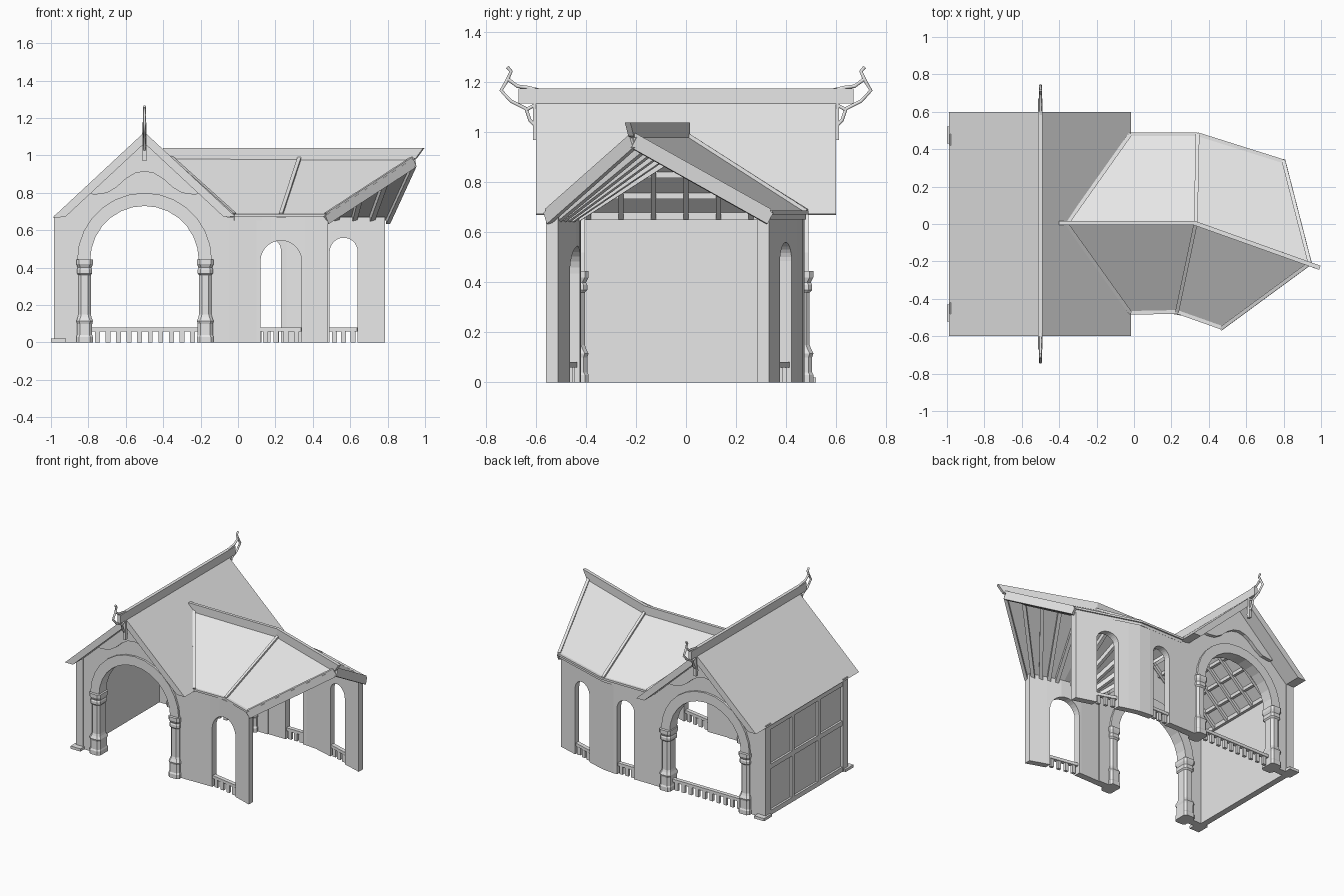
import bpy, bmesh, math
from mathutils import Vector

cube = bpy.data.objects.get("Cube")
if cube:
    bpy.data.objects.remove(cube)

grey = bpy.data.materials.new("light_grey")
grey.use_nodes = True
grey.diffuse_color = (0.8, 0.8, 0.8, 1)
grey.node_tree.nodes["Principled BSDF"].inputs["Base Color"].default_value = (0.8, 0.8, 0.8, 1)


def finish(name, bm):
    bmesh.ops.recalc_face_normals(bm, faces=bm.faces)
    mesh = bpy.data.meshes.new(name)
    bm.to_mesh(mesh)
    bm.free()
    mesh.materials.append(grey)
    obj = bpy.data.objects.new(name, mesh)
    bpy.context.collection.objects.link(obj)
    return obj


def loft(name, ring_a, ring_b):
    """Closed solid between two matching outlines."""
    bm = bmesh.new()
    a = [bm.verts.new(p) for p in ring_a]
    b = [bm.verts.new(p) for p in ring_b]
    bm.faces.new(a)
    bm.faces.new(b[::-1])
    for i in range(len(a)):
        j = (i + 1) % len(a)
        bm.faces.new((a[i], b[i], b[j], a[j]))
    return finish(name, bm)


def push(name, ring, offset):
    return loft(name, ring, [Vector(p) + Vector(offset) for p in ring])


def box(name, x0, x1, y0, y1, z0, z1):
    return push(name, [(x0, y0, z0), (x1, y0, z0), (x1, y1, z0), (x0, y1, z0)], (0, 0, z1 - z0))


def beam(name, p, q, width, height):
    """Square timber from p to q, with its top kept upward."""
    p, q = Vector(p), Vector(q)
    d = (q - p).normalized()
    side = d.cross(Vector((0, 0, 1))).normalized() * width / 2
    up = side.cross(d).normalized() * height / 2
    ring = [p + side + up, p - side + up, p - side - up, p + side - up]
    return push(name, ring, q - p)


def arc(cx, cz, r, n=14):
    return [(cx - r * math.cos(math.pi * i / n), cz + r * math.sin(math.pi * i / n)) for i in range(n + 1)]


def balustrade(name, p, q):
    p, q = Vector(p), Vector(q)
    up = Vector((0, 0, 0.07))
    beam(name + "_rail", p + up, q + up, 0.03, 0.022)
    n = max(2, round((q - p).length / 0.056))
    for i in range(n):
        c = p.lerp(q, (i + 0.5) / n)
        box(name + "_baluster", c.x - .013, c.x + .013, c.y - .01, c.y + .01, 0, .062)


MID, PITCH = -0.5, 0.93    # hall centre line and roof slope

# Hall ends: gable wall, arch ring, scalloped gable board, columns
column_profile = [(0, 1.2), (.03, 1.2), (.04, 1.1), (.1, 1.1), (.115, 1.2), (.135, 1.0), (.15, .9), (.36, .9),
                  (.37, 1.1), (.39, 1.1), (.4, 1.0), (.42, 1.2), (.445, 1.2)]
scallop = [(.3, .8), (.27, .79), (.2, .8), (.15, .83), (.1, .875), (.05, .905)]
for s, end in ((-1, "front"), (1, "back")):
    outline = [(-.93, 0), (-.93, .68), (MID, 1.08), (-.05, .665), (-.05, 0), (-.19, 0)]
    outline += arc(MID, .44, .31)[::-1] + [(-.81, 0)]
    push(end + "_gable_wall", [(x, s * .475, z) for x, z in outline], (0, -s * .055, 0))
    ring = arc(MID, .44, .36) + arc(MID, .44, .29)[::-1]
    push(end + "_arch_ring", [(x, s * .49, z) for x, z in ring], (0, -s * .085, 0))
    board = [(MID, 1.08)] + [(MID + d, z) for d, z in scallop] + [(MID, .915)]
    board += [(MID - d, z) for d, z in scallop[::-1]]
    push(end + "_gable_board", [(x, s * .5, z) for x, z in board], (0, -s * .03, 0))
    for cx in (-.82, -.175):
        bm = bmesh.new()
        loops = []
        for z, k in column_profile:
            w, d, c = .037 * k, .05 * k, .015
            pts = [(-w, -d + c), (-w + c, -d), (w - c, -d), (w, -d + c),
                   (w, d - c), (w - c, d), (-w + c, d), (-w, d - c)]
            loops.append([bm.verts.new((cx + x, s * .45 + y, z)) for x, y in pts])
        for lo, hi in zip(loops, loops[1:]):
            for i in range(8):
                bm.faces.new((lo[i], lo[i - 1], hi[i - 1], hi[i]))
        bm.faces.new(loops[0])
        bm.faces.new(loops[-1])
        finish(end + "_column", bm)
    # Corner post with foot
    box(end + "_corner_post", -.985, -.925, s * .45 - .03, s * .45 + .03, 0, .68)
    box(end + "_post_foot", -1, -.92, s * .475 - .045, s * .475 + .045, 0, .02)
balustrade("back_arch", (-.78, .45, 0), (-.215, .45, 0))

# Timber framed side wall
box("side_wall", -.965, -.935, -.44, .44, 0, .67)
for y in (-.15, .15):
    box("side_stud", -.98, -.96, y - .015, y + .015, 0, .67)
for z in (0, .34, .63):
    box("side_rail", -.98, -.96, -.44, .44, z, z + .035)
box("wall_plate", -.94, -.915, -.43, .43, .65, .68)

# Hall roof: full left slope, right slope notched where the wing joins
top = lambda x, y: (x, y, 1.125 - PITCH * abs(x - MID))
low = lambda x, y: (x, y, 1.065 - PITCH * abs(x - MID))
loft("hall_roof_left", [top(x, y) for x, y in ((-.99, -.6), (MID, -.6), (MID, .6), (-.99, .6))],
     [low(x, y) for x, y in ((-.925, -.6), (MID, -.6), (MID, .6), (-.925, .6))])
notch = lambda e, v: [(MID, -.6), (e, -.6), (e, -v), (-.36, 0), (e, v), (e, .6), (MID, .6)]
loft("hall_roof_right", [top(x, y) for x, y in notch(-.015, .475)],
     [low(x, y) for x, y in notch(-.08, .385)])
box("hall_ridge", MID - .012, MID + .012, -.67, .67, 1.115, 1.175)
for i in range(-3, 4):
    y = i * .13
    beam("left_rafter", low(-.93, y), low(MID, y), .02, .04)
    beam("right_rafter", low(MID, y), low(-.38 + .34 * abs(y) / .475, y), .02, .04)
for x in (-.84, -.75, -.66, -.57):
    beam("left_purlin", low(x, -.43), low(x, .43), .02, .03)

# Branching ridge finials
stems = [[(.58, 1.0), (.625, 1.05), (.64, 1.095), (.7, 1.125), (.74, 1.168), (.715, 1.21), (.7, 1.245), (.715, 1.262)],
         [(.57, 1.165), (.635, 1.18), (.675, 1.185), (.715, 1.215)],
         [(.64, 1.09), (.605, 1.11), (.59, 1.14)]]
for s in (-1, 1):
    data = bpy.data.curves.new("ridge_finial", "CURVE")
    data.dimensions = "3D"
    data.bevel_depth = .008
    data.bevel_resolution = 1
    data.use_fill_caps = True
    for stem in stems:
        spline = data.splines.new("POLY")
        spline.points.add(len(stem) - 1)
        for pt, (y, z) in zip(spline.points, stem):
            pt.co = (MID, s * y, z, 1)
    data.materials.append(grey)
    bpy.context.collection.objects.link(bpy.data.objects.new("ridge_finial", data))
    box("finial_bracket", MID - .01, MID + .01, s * .6 - .012, s * .6 + .012, .97, 1.12)


# Wing walls bent in plan, with arched openings
def wing_wall(name, path, openings):
    plan = [(x, y - .024, 0) for x, y in path] + [(x, y + .024, 0) for x, y in path[::-1]]
    wall = push(name, plan, (0, 0, .67))
    for x0, x1, y0, y1, peak in openings:
        r = (x1 - x0) / 2
        mid_y = (y0 + y1) / 2
        shape = [(x0, -.05)] + arc((x0 + x1) / 2, peak - r, r) + [(x1, -.05)]
        cutter = push("opening_cutter", [(x, mid_y - .15, z) for x, z in shape], (0, .3, 0))
        cutter.hide_render = True
        mod = wall.modifiers.new("opening", "BOOLEAN")
        mod.operation = "DIFFERENCE"
        mod.solver = "EXACT"
        mod.object = cutter
        bpy.context.view_layer.objects.active = wall
        bpy.ops.object.modifier_apply(modifier=mod.name)
        bpy.data.objects.remove(cutter)
        balustrade(name + "_opening", (x0, y0, 0), (x1, y1, 0))


wing_wall("wing_front_wall", [(-.06, -.45), (.1, -.447), (.18, -.45), (.26, -.464), (.36, -.495), (.48, -.536)],
          [(.12, .34, -.45, -.49, .545)])
wing_wall("wing_back_wall", [(-.06, .45), (.26, .45), (.34, .442), (.42, .42), (.785, .308)],
          [(.09, .23, .45, .45, .56), (.49, .64, .4, .353, .56)])

# Wing roof: two bays each side of a bent ridge
ridge = [Vector((-.36, 0, .985)), Vector((.33, .005, .985)), Vector((.94, -.21, .985))]
eaves = {"front": [(-.02, -.475), (.23, -.47), (.47, -.555)], "back": [(-.02, .48), (.34, .48), (.8, .335)]}
for side, plan in eaves.items():
    eave = [Vector((x, y, .68)) for x, y in plan]
    lift = Vector((0, 0, .006))
    for i in range(2):
        push(side + "_wing_roof", [eave[i], eave[i + 1], ridge[i + 1], ridge[i]], (0, 0, -.028))
        beam(side + "_eave_trim", eave[i], eave[i + 1], .02, .015)
        for k in range(1, 5):
            drop = Vector((0, 0, -.04))
            a, b = eave[i].lerp(eave[i + 1], k / 5), ridge[i].lerp(ridge[i + 1], k / 5)
            beam(side + "_wing_rafter", a.lerp(b, .06) + drop, b + drop, .025, .04)
    for e, r in zip(eave, ridge):
        beam(side + "_roof_rib", e + lift, r + lift, .02, .016)
    beam(side + "_end_rafter", eave[2] - lift * 4, ridge[2] - lift * 4, .022, .05)

push("wing_ridge", [(-.4, -.006, .975), (.33, -.006, .975), (.33, -.006, 1.04), (-.4, -.006, 1.04)], (0, .022, 0))
push("wing_ridge_end", [(.32, -.006, .975), (.92, -.22, .975), (.95, -.231, .985), (.99, -.245, 1.04),
                        (.32, -.006, 1.04)], (.007, .022, 0))
